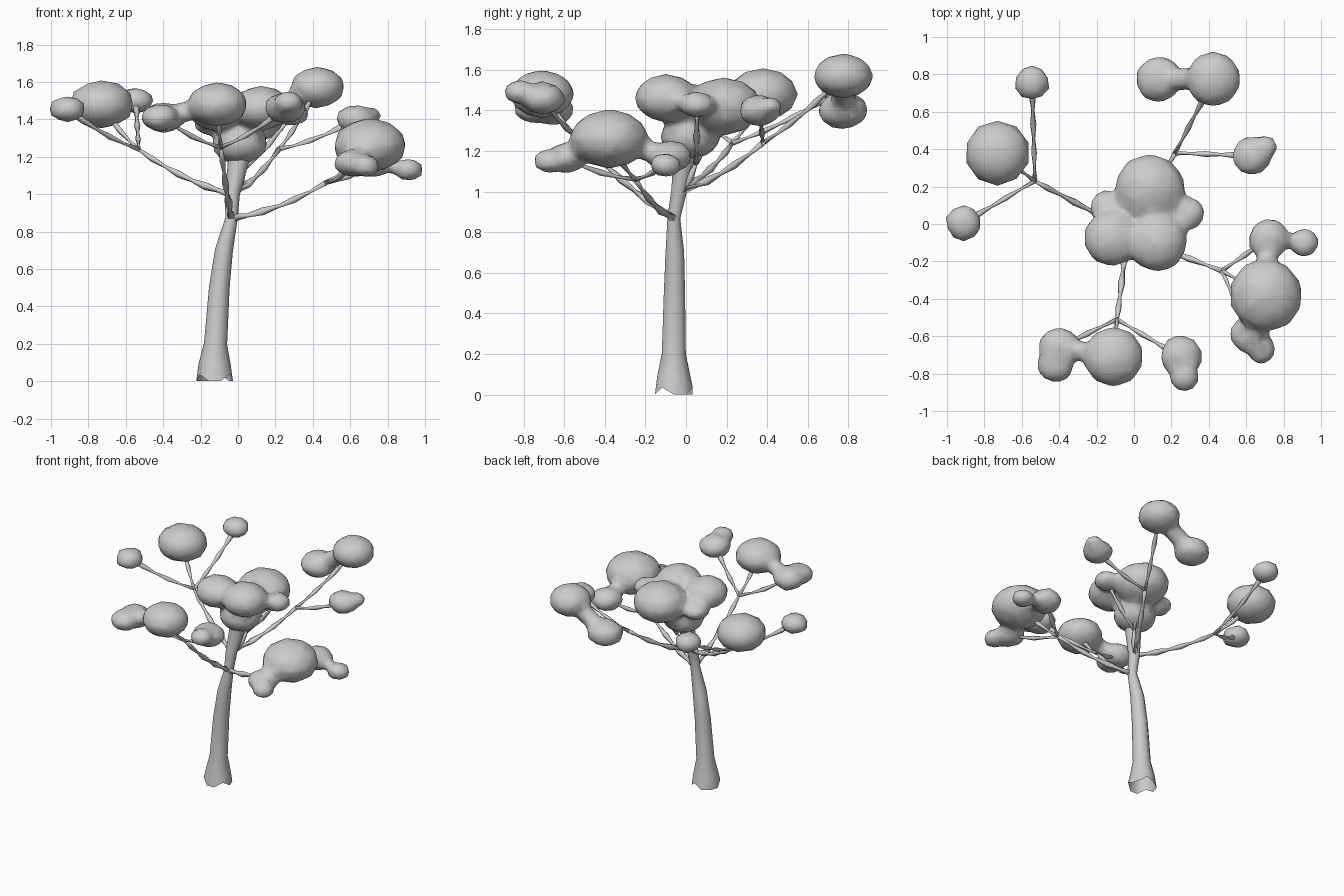
import bpy, bmesh, math, random
from mathutils import Vector

if "Cube" in bpy.data.objects:
    bpy.data.objects.remove(bpy.data.objects["Cube"])
random.seed(4)


def finish(name, bm):
    bmesh.ops.recalc_face_normals(bm, faces=bm.faces)
    me = bpy.data.meshes.new(name)
    bm.to_mesh(me)
    bm.free()
    for p in me.polygons:
        p.use_smooth = True
    ob = bpy.data.objects.new(name, me)
    bpy.context.collection.objects.link(ob)
    return ob


def tube(bm, points, radii, sides, cap=True):
    """Rings swept along a path."""
    rings = []
    for i, p in enumerate(points):
        d = (points[min(i + 1, len(points) - 1)] - points[max(i - 1, 0)]).normalized()
        ref = Vector((0, 1, 0)) if abs(d.y) < 0.8 else Vector((1, 0, 0))
        u = d.cross(ref).normalized()
        v = d.cross(u)
        angles = [math.tau * k / sides for k in range(sides)]
        rings.append([bm.verts.new(p + radii[i] * (math.cos(t) * u + math.sin(t) * v)) for t in angles])
    for a, b in zip(rings, rings[1:]):
        for k in range(sides):
            n = (k + 1) % sides
            bm.faces.new((a[k], a[n], b[n], b[k]))
    if cap:
        bm.faces.new(rings[0])
        bm.faces.new(rings[-1])
    return rings


def branch(bm, start, end, r0, r1, sag=0.02):
    """Sagging thin branch with alternating knots and pinches."""
    start, end = Vector(start), Vector(end)
    n = max(3, round((end - start).length / 0.09))
    pts, radii = [], []
    for i in range(n + 1):
        t = i / n
        pts.append(start.lerp(end, t) - Vector((0, 0, 4 * sag * t * (1 - t))))
        radii.append((r0 + (r1 - r0) * t) * (0.5 if i % 2 else 1))
    tube(bm, pts, radii, 5)


def foliage(name, balls):
    """Flattened leaf balls (x, y, z, radius), chained by necks and melted together."""
    bm = bmesh.new()
    for x, y, z, r in balls:
        jitter = 0.015 if r > 0.13 else 0.06
        for v in bmesh.ops.create_icosphere(bm, subdivisions=2, radius=r)["verts"]:
            v.co *= 1.02 + random.uniform(-jitter, jitter)
            v.co.z *= 0.74
            v.co += Vector((x, y, z))
    for a, b in zip(balls, balls[1:]):
        r = min(a[3], b[3]) * 0.5
        tube(bm, [Vector(a[:3]), Vector(b[:3])], [r, r], 8)
    ob = finish(name, bm)
    if len(balls) > 1:
        m = ob.modifiers.new("fuse", "REMESH")
        m.mode = "VOXEL"
        m.voxel_size = 0.02
        m.use_smooth_shade = True
        s = ob.modifiers.new("soften", "SMOOTH")
        s.iterations = 4
        ob.modifiers.new("low_poly", "DECIMATE").ratio = 0.2


# trunk: flared, leaning, with an uneven open foot
spine = [(-.125, -.06, 0), (-.125, -.06, .09), (-.12, -.06, .2), (-.1, -.057, .5),
         (-.075, -.055, .7), (-.035, -.06, .87), (-.03, -.035, 1), (.01, 0, 1.22)]
bm = bmesh.new()
rings = tube(bm, [Vector(p) for p in spine], [.098, .086, .062, .055, .048, .033, .04, .06], 10, cap=False)
for k, v in enumerate(rings[0]):
    v.co.z = 0.035 if k % 3 == 1 else 0
finish("trunk", bm)

# leaf balls, grouped where they merge
clusters = {
    "left_large": [(-.73, .38, 1.48, .17)],
    "left_back": [(-.545, .755, 1.5, .09)],
    "left_front": [(-.91, .005, 1.455, .093)],
    "right_back": [(.63, .365, 1.4, .105), (.7, .41, 1.42, .065)],
    "back": [(.425, .775, 1.57, .148), (.135, .775, 1.4, .125)],
    "right_front": [(.68, -.67, 1.15, .08), (.62, -.59, 1.165, .105), (.705, -.38, 1.26, .195),
                    (.72, -.08, 1.17, .11), (.91, -.1, 1.13, .08)],
    "front": [(-.11, -.71, 1.48, .16), (-.4, -.66, 1.41, .112), (-.42, -.75, 1.41, .1)],
    "front_right": [(.25, -.71, 1.46, .112), (.27, -.82, 1.49, .08)],
    "crown": [(-.15, .09, 1.38, .09), (-.12, -.075, 1.45, .15), (.125, -.095, 1.46, .16),
              (.01, .02, 1.27, .15), (.085, .185, 1.42, .19), (.29, .055, 1.43, .09)],
}
for name, balls in clusters.items():
    foliage(name + "_foliage", balls)

# limbs: trunk joint (index on the spine), fork point, then a twig to each leaf ball
limbs = {
    "right_front_branch": (5, (.47, -.25, 1.06), [("right_front", 1), ("right_front", 2), ("right_front", 3)]),
    "left_branch": (6, (-.53, .23, 1.24), [("left_large", 0), ("left_back", 0), ("left_front", 0)]),
    "front_branch": (5, (-.09, -.51, 1.25), [("front", 0), ("front", 1), ("front_right", 0)]),
    "right_back_branch": (6, (.22, .38, 1.24), [("right_back", 0), ("back", 0)]),
    "crown_branch": (6, (.04, .05, 1.14), [("crown", 4), ("crown", 5)]),
}
for name, (joint, fork, twigs) in limbs.items():
    bm = bmesh.new()
    branch(bm, spine[joint], fork, .026, .016, 0.03)
    for cluster, i in twigs:
        branch(bm, fork, clusters[cluster][i][:3], .014, .02)
    finish(name, bm)
